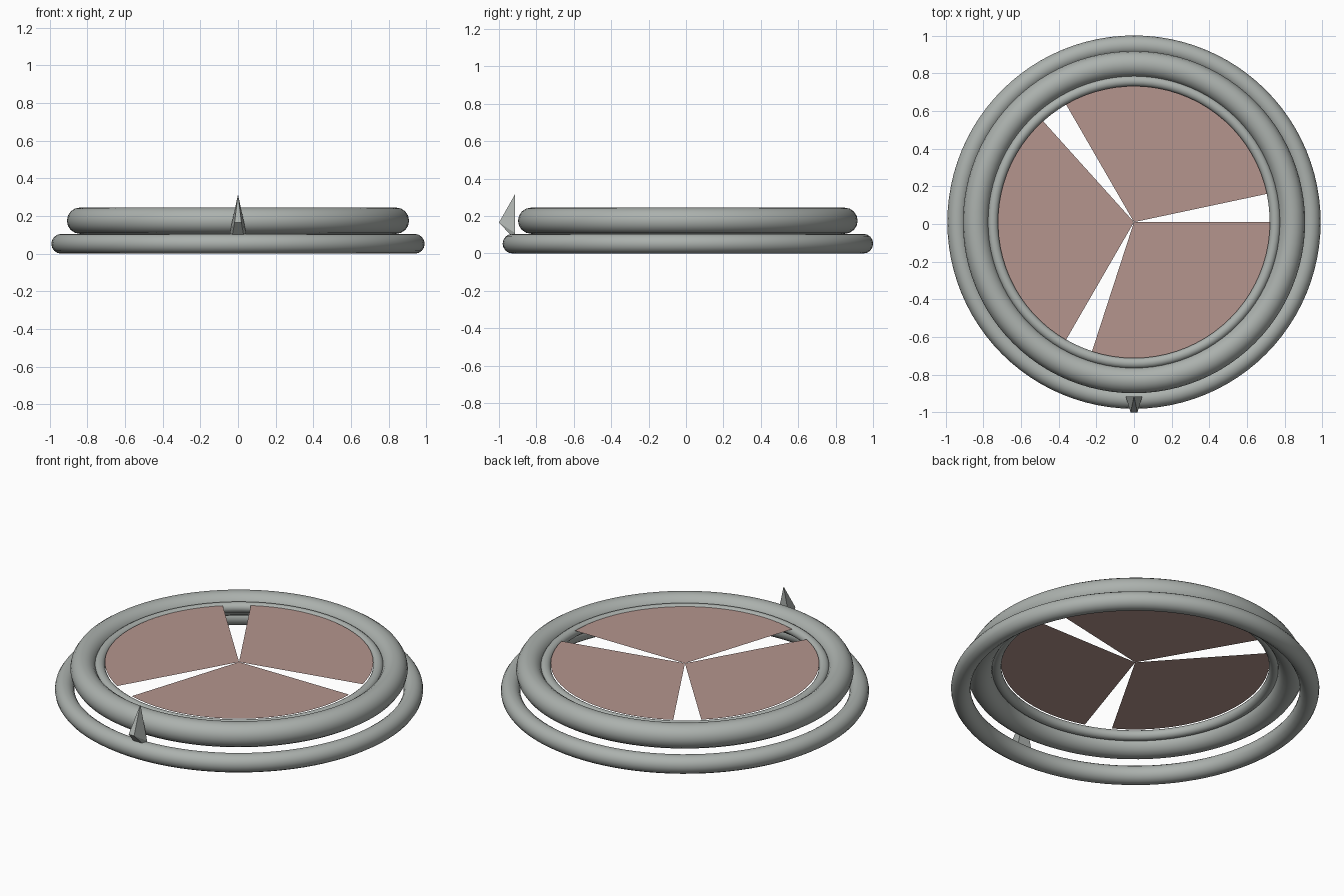
import bpy, bmesh, math

if "Cube" in bpy.data.objects:
    bpy.data.objects.remove(bpy.data.objects["Cube"])

CY = 0.01  # rings sit slightly behind the origin, the pointer reaches y = -1


def material(name, rgb):
    m = bpy.data.materials.new(name)
    m.diffuse_color = (*rgb, 1)
    m.use_nodes = True
    m.node_tree.nodes["Principled BSDF"].inputs["Base Color"].default_value = m.diffuse_color
    return m


grey = material("grey metal", (0.41, 0.44, 0.42))
pink = material("dusty pink", (0.46, 0.30, 0.27))


def ring(name, major, minor, z):
    bpy.ops.mesh.primitive_torus_add(major_radius=major, minor_radius=minor,
                                     major_segments=96, minor_segments=16,
                                     location=(0, CY, z))
    ob = bpy.context.object
    ob.name = name
    ob.data.materials.append(grey)
    bpy.ops.object.shade_smooth_by_angle(angle=math.radians(40))


def mesh_object(name, bm, mat):
    me = bpy.data.meshes.new(name)
    bm.to_mesh(me)
    bm.free()
    me.materials.append(mat)
    ob = bpy.data.objects.new(name, me)
    bpy.context.collection.objects.link(ob)
    return ob


# Three nested rings
ring("base_ring", 0.938, 0.0525, 0.0525)
ring("upper_ring", 0.838, 0.07, 0.175)
ring("inner_lip", 0.749, 0.029, 0.19)

# Three flat sectors of 108 degrees with 12 degree gaps
STEPS = 24
for i in range(3):
    bm = bmesh.new()
    centre = bm.verts.new((0, CY, 0.213))
    rim = []
    for k in range(STEPS + 1):
        a = math.radians(12 + 120 * i + 108 * k / STEPS)
        rim.append(bm.verts.new((0.722 * math.cos(a), CY + 0.722 * math.sin(a), 0.213)))
    for a, b in zip(rim, rim[1:]):
        bm.faces.new((centre, a, b))
    mesh_object(f"disc_sector_{i + 1}", bm, pink)

# Faceted pointer at the front
bm = bmesh.new()
bm.verts.new((0, -0.915, 0.315))
for s in (-1, 1):
    for x, y, z in ((0.044, -0.915, 0.11), (0.018, -1.0, 0.165), (0.034, -0.915, 0.075)):
        bm.verts.new((s * x, y, z))
bmesh.ops.convex_hull(bm, input=bm.verts)
bmesh.ops.recalc_face_normals(bm, faces=bm.faces)
mesh_object("front_pointer", bm, grey)
